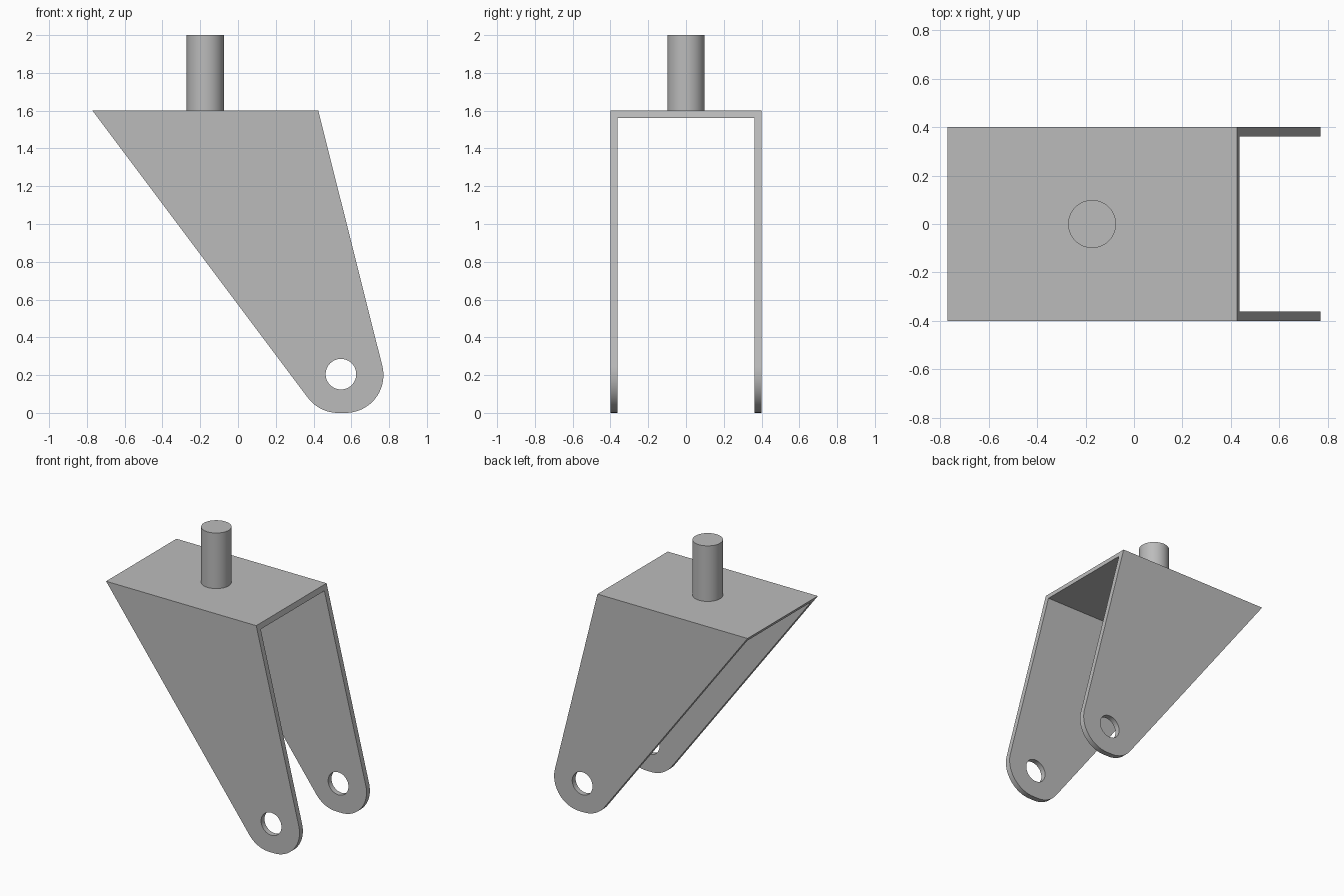
import bpy, bmesh
from math import cos, sin, pi, radians, atan2
from mathutils import Vector

if "Cube" in bpy.data.objects:
    bpy.data.objects.remove(bpy.data.objects["Cube"], do_unlink=True)

HALF_WIDTH, WALL, TOP = 0.40, 0.038, 1.60
TIP_Z, TIP_R = 0.20, 0.20

steel = bpy.data.materials.new("grey_steel")
steel.use_nodes = True
colour = (0.5, 0.5, 0.5, 1)
steel.diffuse_color = colour
steel.node_tree.nodes["Principled BSDF"].inputs["Base Color"].default_value = colour


def arc(cx, cz, r, start, end, steps):
    return [(cx + r * cos(start + (end - start) * i / steps),
             cz + r * sin(start + (end - start) * i / steps)) for i in range(steps + 1)]


def extrude_profile(name, points, half):
    """Extrude an x-z outline symmetrically along y."""
    bm = bmesh.new()
    face = bm.faces.new([bm.verts.new((x, -half, z)) for x, z in points])
    region = bmesh.ops.extrude_face_region(bm, geom=[face])
    verts = [v for v in region["geom"] if isinstance(v, bmesh.types.BMVert)]
    bmesh.ops.translate(bm, verts=verts, vec=Vector((0, 2 * half, 0)))
    bmesh.ops.recalc_face_normals(bm, faces=bm.faces)
    mesh = bpy.data.meshes.new(name)
    bm.to_mesh(mesh)
    bm.free()
    obj = bpy.data.objects.new(name, mesh)
    bpy.context.collection.objects.link(obj)
    mesh.materials.append(steel)
    return obj


def activate(obj):
    bpy.ops.object.select_all(action="DESELECT")
    obj.select_set(True)
    bpy.context.view_layer.objects.active = obj


def cut(obj, cutter):
    cutter.hide_render = True
    mod = obj.modifiers.new("cut", "BOOLEAN")
    mod.operation, mod.solver, mod.object = "DIFFERENCE", "EXACT", cutter
    activate(obj)
    bpy.ops.object.modifier_apply(modifier=mod.name)
    bpy.data.objects.remove(cutter, do_unlink=True)


# Fork bracket: slanted outline with a rounded tip
rear_angle = atan2(-0.6, -0.8)
front_angle = atan2(0.2435, 0.97)
outline = [(0.425, TOP), (-0.77, TOP)]
outline += arc(0.53, TIP_Z, TIP_R, rear_angle, -pi / 2, 12)
outline += arc(0.57, TIP_Z, TIP_R, -pi / 2, front_angle, 20)
fork = extrude_profile("fork_bracket", outline, HALF_WIDTH)

# Open space between the arms, below the top plate
under = TOP - WALL
slot = extrude_profile("slot_cutter", [(-1, -1), (1, -1), (1, under), (-1, under)],
                       HALF_WIDTH - WALL)
cut(fork, slot)

# Axle holes through both arms
hole = extrude_profile("axle_cutter", arc(0.545, 0.205, 0.081, 0, 2 * pi, 48)[:-1], 1)
cut(fork, hole)

# Steering post
bpy.ops.mesh.primitive_cylinder_add(vertices=48, radius=0.099, depth=2 - TOP,
                                    location=(-0.173, 0, (2 + TOP) / 2))
post = bpy.context.object
post.name = "steering_post"
post.data.materials.append(steel)

for part in (fork, post):
    activate(part)
    bpy.ops.object.shade_smooth_by_angle(angle=radians(30))
